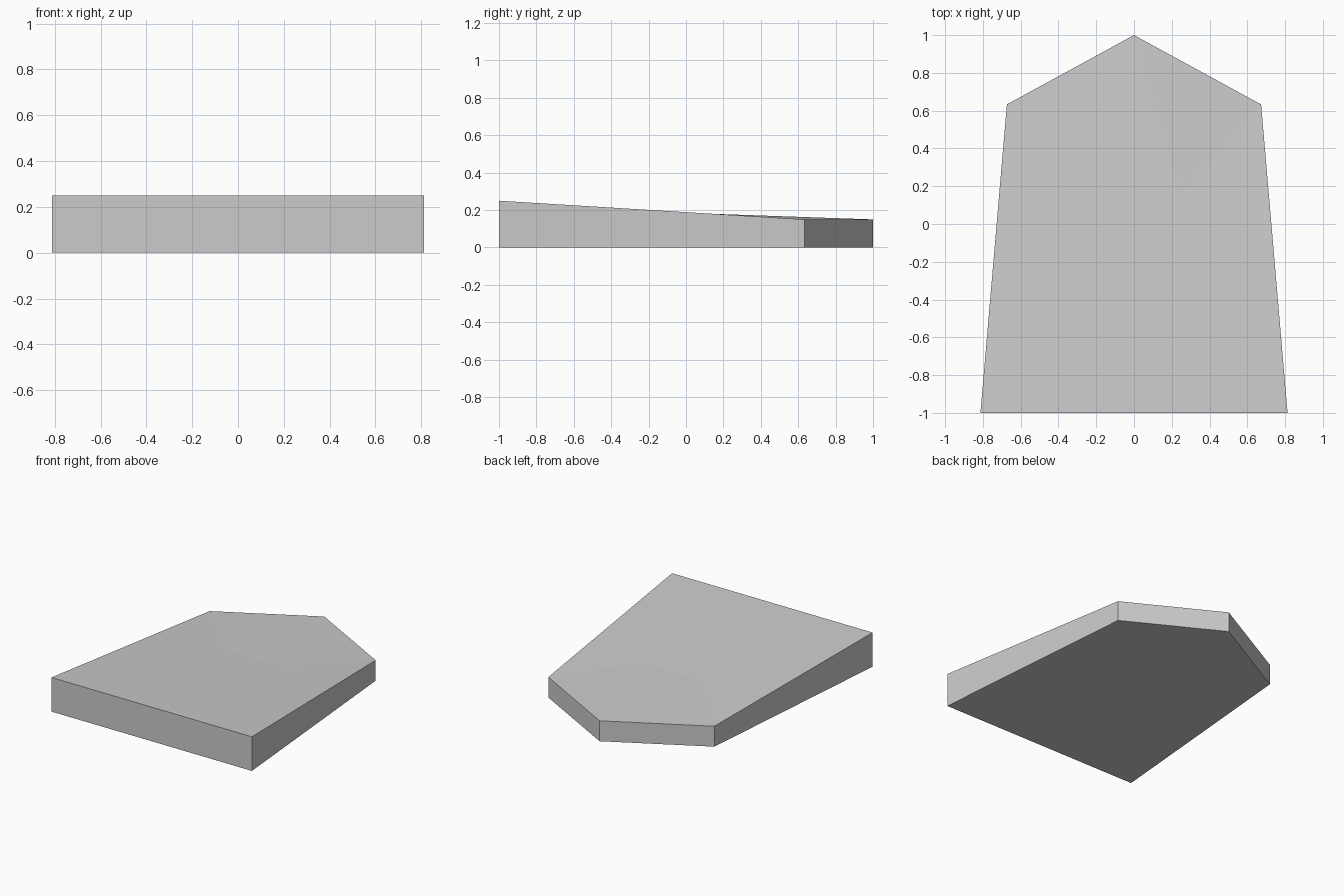
import bpy, bmesh

if "Cube" in bpy.data.objects:
    bpy.data.objects.remove(bpy.data.objects["Cube"])

# Outline, counter-clockwise: base corners, shoulders, tip
outline = [(-0.813, -1), (0.813, -1), (0.673, 0.633), (0, 1), (-0.673, 0.633)]
SHOULDER_Y, BACK_Z, TIP_Z = 0.633, 0.25, 0.15


def top_z(y):
    """Height of the sloping upper face, level beyond the shoulders."""
    t = min((y + 1) / (SHOULDER_Y + 1), 1)
    return BACK_Z + (TIP_Z - BACK_Z) * t


bm = bmesh.new()
bottom = [bm.verts.new((x, y, 0)) for x, y in outline]
top = [bm.verts.new((x, y, top_z(y))) for x, y in outline]

# Underside and side walls
bm.faces.new(bottom[::-1])
for i in range(5):
    j = (i + 1) % 5
    bm.faces.new((bottom[i], bottom[j], top[j], top[i]))

# Upper face: one main slope, then shallow facets fanning to the tip
left, right = [bm.verts.new((x, 0.15, top_z(0.15))) for x in (-0.25, 0.25)]
base_l, base_r, shoulder_r, tip, shoulder_l = top
bm.faces.new((base_l, base_r, shoulder_r, right, left, shoulder_l))
bm.faces.new((right, shoulder_r, tip))
bm.faces.new((left, right, tip))
bm.faces.new((shoulder_l, left, tip))
bmesh.ops.recalc_face_normals(bm, faces=bm.faces)

mesh = bpy.data.meshes.new("wedge_game_piece")
bm.to_mesh(mesh)
bm.free()
piece = bpy.data.objects.new("wedge_game_piece", mesh)
bpy.context.collection.objects.link(piece)
